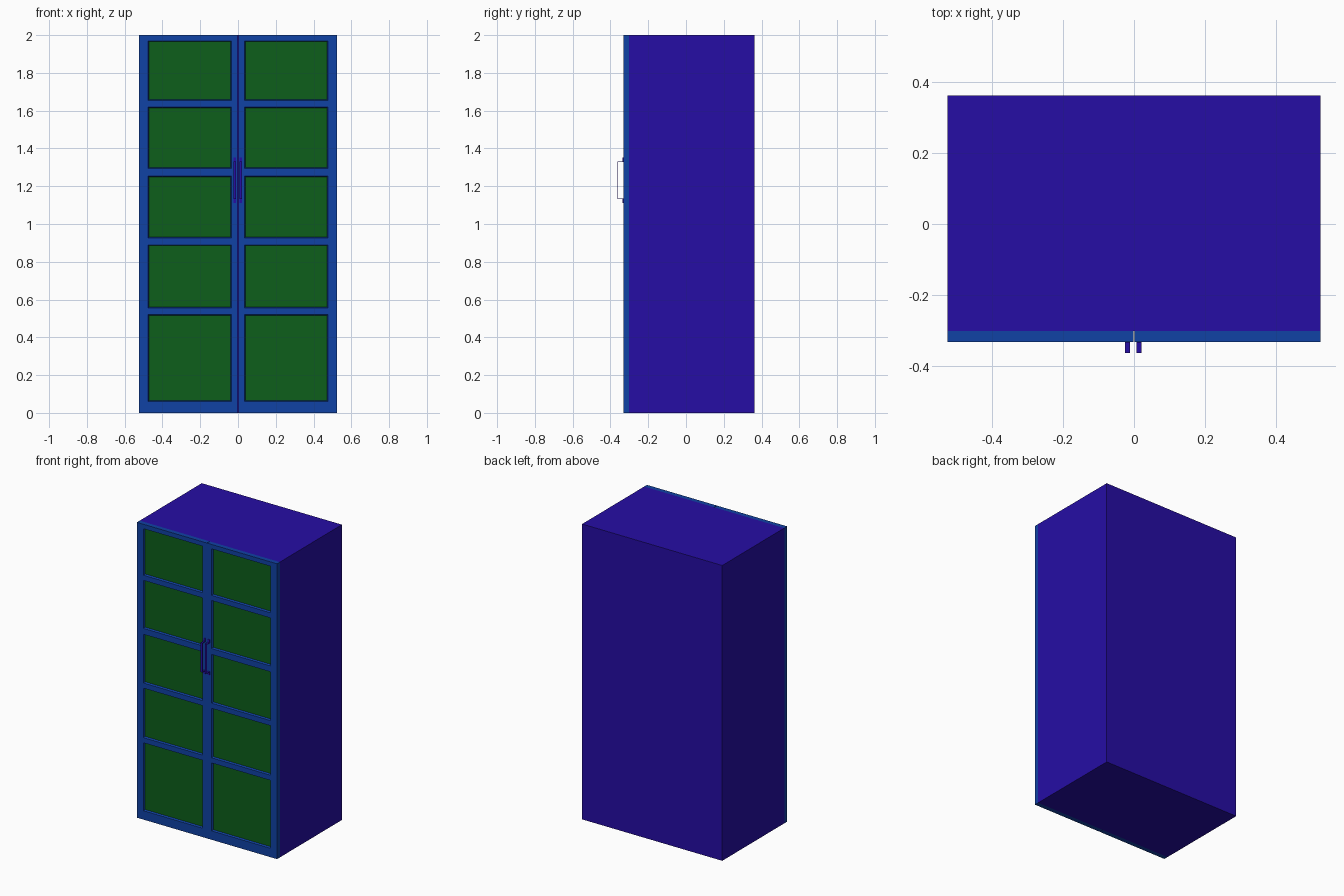
import bpy, bmesh
from mathutils import Vector

if "Cube" in bpy.data.objects:
    bpy.data.objects.remove(bpy.data.objects["Cube"])

W, Z_TOP = 0.525, 2.0
Y_DOOR, Y_BODY, Y_BACK = -0.332, -0.302, 0.362
PANE_Z = [(0.06, 0.52), (0.555, 0.89), (0.925, 1.255), (1.295, 1.62), (1.655, 1.97)]
PANE_X = (0.034, 0.476)
RECESS = 0.012


def material(name, rgb):
    m = bpy.data.materials.new(name)
    m.diffuse_color = (*rgb, 1)
    m.use_nodes = True
    m.node_tree.nodes["Principled BSDF"].inputs["Base Color"].default_value = m.diffuse_color
    return m


BODY = material("body_violet", (0.019, 0.004, 0.376))
FRAME = material("frame_blue", (0.005, 0.054, 0.376))
PANE = material("pane_green", (0.004, 0.114, 0.011))


def finish(bm, name, mat):
    bmesh.ops.recalc_face_normals(bm, faces=bm.faces[:])
    me = bpy.data.meshes.new(name)
    bm.to_mesh(me)
    bm.free()
    me.materials.append(mat)
    ob = bpy.data.objects.new(name, me)
    bpy.context.collection.objects.link(ob)
    return ob


def box(name, lo, hi, mat):
    bm = bmesh.new()
    bmesh.ops.create_cube(bm, size=1)
    lo, hi = Vector(lo), Vector(hi)
    for v in bm.verts:
        v.co = (lo + hi) / 2 + v.co * (hi - lo)
    return finish(bm, name, mat)


def door_frame(name, side):
    """Grid of stiles and rails, with sloped openings cut through."""
    bm = bmesh.new()
    xs = [side * x for x in (0.0015, *PANE_X, W)]
    zs = [0.0] + [z for pair in PANE_Z for z in pair] + [Z_TOP]
    grid = [[bm.verts.new((x, Y_DOOR, z)) for x in xs] for z in zs]
    openings = []
    for r in range(len(zs) - 1):
        for c in range(3):
            f = bm.faces.new((grid[r][c], grid[r][c + 1], grid[r + 1][c + 1], grid[r + 1][c]))
            if c == 1 and r % 2 == 1:
                openings.append(f)
    # give the frame its thickness
    rim = [e for e in bm.edges if e.is_boundary]
    ext = bmesh.ops.extrude_edge_only(bm, edges=rim)["geom"]
    for v in ext:
        if isinstance(v, bmesh.types.BMVert):
            v.co.y = Y_BODY
    # sloped bead around each opening
    bmesh.ops.inset_individual(bm, faces=openings, thickness=0.007)
    for f in openings:
        for v in f.verts:
            v.co.y = Y_DOOR + RECESS
    bmesh.ops.delete(bm, geom=openings, context='FACES_ONLY')
    return finish(bm, name, FRAME)


def handle(name, x):
    """Bent strap: flat tabs on the door with a raised grip between."""
    bm = bmesh.new()
    t, out = 0.003, 0.363
    y0, y1 = Y_DOOR, -out
    path = [(y0, 1.112), (y0 - t, 1.112), (y0 - t, 1.132), (y1, 1.132), (y1, 1.332),
            (y0 - t, 1.332), (y0 - t, 1.352), (y0, 1.352), (y0, 1.332 - t),
            (y1 + t, 1.332 - t), (y1 + t, 1.132 + t), (y0, 1.132 + t)]
    f = bm.faces.new([bm.verts.new((x - 0.007, y, z)) for y, z in path])
    geom = bmesh.ops.extrude_face_region(bm, geom=[f])["geom"]
    bmesh.ops.translate(bm, vec=(0.014, 0, 0),
                        verts=[g for g in geom if isinstance(g, bmesh.types.BMVert)])
    return finish(bm, name, BODY)


# Cabinet carcass
box("carcass", (-W, Y_BODY, 0), (W, Y_BACK, Z_TOP), BODY)

# Doors, panes and handles
for label, s, hx in (("left", -1, -0.018), ("right", 1, 0.014)):
    door_frame(label + "_door_frame", s)
    xa, xb = sorted((s * PANE_X[0], s * PANE_X[1]))
    for i, (za, zb) in enumerate(PANE_Z):
        box(f"{label}_pane_{i + 1}", (xa, Y_DOOR + RECESS, za), (xb, Y_DOOR + RECESS + 0.006, zb), PANE)
    handle(label + "_handle", hx)
